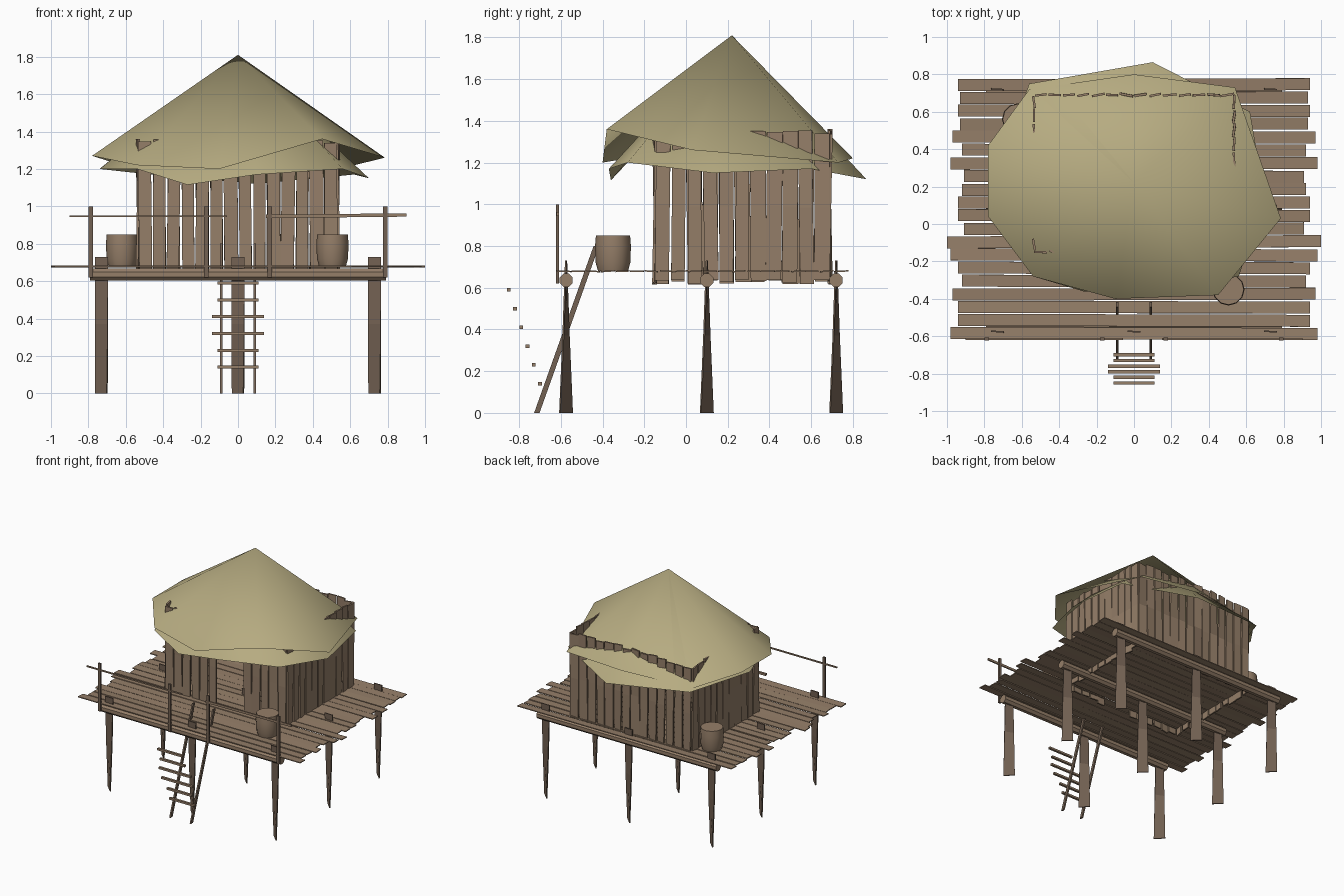
import bpy, bmesh, math, random
from mathutils import Vector, Matrix

if "Cube" in bpy.data.objects:
    bpy.data.objects.remove(bpy.data.objects["Cube"])

random.seed(4)
rnd = random.uniform


def material(name, rgb):
    m = bpy.data.materials.new(name)
    m.diffuse_color = (*rgb, 1)
    m.use_nodes = True
    m.node_tree.nodes["Principled BSDF"].inputs["Base Color"].default_value = m.diffuse_color
    return m


WOOD = material("wood", (0.30, 0.21, 0.14))
DARK = material("dark_wood", (0.17, 0.12, 0.085))
THATCH = material("thatch", (0.47, 0.41, 0.22))


def finish(name, bm, mat, smooth=False, normals=True):
    if normals:
        bmesh.ops.recalc_face_normals(bm, faces=bm.faces)
    me = bpy.data.meshes.new(name)
    bm.to_mesh(me)
    bm.free()
    me.materials.append(mat)
    for p in me.polygons:
        p.use_smooth = smooth
    ob = bpy.data.objects.new(name, me)
    bpy.context.collection.objects.link(ob)
    return ob


def box(bm, center, size, rot=None):
    m = Matrix.Translation(center) @ (rot or Matrix()) @ Matrix.Diagonal((*size, 1))
    return bmesh.ops.create_cube(bm, size=1, matrix=m)["verts"]


def loft(bm, rings):
    """Skin a list of equally long point rings and cap both ends."""
    vs = [[bm.verts.new(p) for p in r] for r in rings]
    n = len(vs[0])
    for a, b in zip(vs, vs[1:]):
        for i in range(n):
            bm.faces.new((a[i], a[(i + 1) % n], b[(i + 1) % n], b[i]))
    bm.faces.new(vs[0])
    bm.faces.new(vs[-1])


# Stilts: thin planks that twist from a diagonal foot to a head along x
def flat_ring(x, y, z, half, thick, angle):
    r = Matrix.Rotation(angle, 3, 'Z')
    return [Vector((x, y, z)) + r @ Vector((sx * half, sy * thick, 0))
            for sx, sy in ((-1, -1), (1, -1), (1, 1), (-1, 1))]


ROWS = (-0.575, 0.10, 0.72)
bm = bmesh.new()
for y in ROWS:
    for x in (-0.73, 0, 0.73):
        loft(bm, [flat_ring(x, y, z, h, 0.004, math.radians(a))
                  for z, h, a in ((0, 0.043, -45), (0.37, 0.037, -22), (0.73, 0.035, -2))])
finish("stilts", bm, DARK)

# Round beams under the deck
bm = bmesh.new()
for y in ROWS:
    m = (Matrix.Translation((0, y, 0.636)) @ Matrix.Rotation(math.pi / 2, 4, 'Y')
         @ Matrix.Rotation(math.pi / 8, 4, 'Z'))
    bmesh.ops.create_cone(bm, cap_ends=True, segments=8, radius1=0.034,
                          radius2=0.034, depth=1.58, matrix=m)
finish("beams", bm, WOOD)

# Deck planks of uneven length, front to back
HALF = (0.98, 0.94, 0.94, 0.97, 0.92, 0.94, 0.98, 1.0, 0.91, 0.94,
        0.94, 0.92, 0.91, 0.98, 0.92, 0.97, 0.93, 0.94, 0.93, 0.94)
bm = bmesh.new()
for i, h in enumerate(HALF):
    tilt = Matrix.Rotation(rnd(-0.08, 0.08), 4, 'X') @ Matrix.Rotation(rnd(-0.004, 0.004), 4, 'Z')
    box(bm, (0, -0.585 + i * 0.07, 0.679), (2 * h, 0.064, 0.007), tilt)
finish("deck_planks", bm, WOOD)

# Hut walls: upright boards, slightly twisted, with a doorway in front
X0, Y0, Y1 = 0.535, -0.15, 0.69


def wall(name, start, end, skip=None):
    bm = bmesh.new()
    s, e = Vector(start), Vector(end)
    n = round((e - s).length / 0.077)
    ang = math.atan2(e.y - s.y, e.x - s.x)
    for i in range(n):
        p = s.lerp(e, (i + 0.5) / n)
        if skip and skip[0] < p.x < skip[1]:
            continue
        half = rnd(0.031, 0.038)
        top, bottom = 1.35 + rnd(-0.015, 0.012), 0.62 + rnd(-0.005, 0.02)
        twist, lean = rnd(-0.2, 0.2), rnd(-0.006, 0.006)
        loft(bm, [flat_ring(p.x + k * lean * math.cos(ang), p.y + k * lean * math.sin(ang),
                            bottom + (top - bottom) * (k + 1) / 2, half, 0.006,
                            ang + k * twist) for k in (-1, 0, 1)])
    finish(name, bm, WOOD)


wall("front_wall", (-X0, Y0, 0), (X0, Y0, 0), (-0.07, 0.17))
wall("back_wall", (-X0, Y1, 0), (X0, Y1, 0))
wall("left_wall", (-X0, Y0, 0), (-X0, Y1, 0))
wall("right_wall", (X0, Y0, 0), (X0, Y1, 0))

# Thatched roof: two ragged layers sharing one peak
LAYERS = {
    "lower_thatch": ((-0.54, -0.28, 1.20), (-0.27, -0.36, 1.115), (0.10, -0.37, 1.17),
                     (0.56, -0.28, 1.20), (0.70, 0.13, 1.15), (0.62, 0.60, 1.17),
                     (0.10, 0.865, 1.12), (-0.56, 0.75, 1.18), (-0.74, 0.25, 1.20)),
    "upper_thatch": ((-0.78, 0.04, 1.27), (-0.54, -0.28, 1.22), (-0.10, -0.40, 1.20),
                     (0.45, -0.38, 1.36), (0.785, 0.03, 1.26), (0.54, 0.73, 1.20),
                     (0.00, 0.80, 1.22), (-0.56, 0.72, 1.20), (-0.78, 0.42, 1.27)),
}
for name, rim in LAYERS.items():
    bm = bmesh.new()
    peak = bm.verts.new((0, 0.22, 1.81))
    ring = [bm.verts.new(p) for p in rim]
    for i, v in enumerate(ring):
        bm.faces.new((peak, v, ring[(i + 1) % len(ring)]))
    finish(name, bm, THATCH, smooth=True, normals=False)

# Front railing, open at the ladder
bm = bmesh.new()
for x in (-0.787, -0.17, 0.17, 0.787):
    box(bm, (x, -0.615, 0.81), (0.022, 0.014, 0.38))
finish("railing_posts", bm, DARK)
bm = bmesh.new()
box(bm, (-0.48, -0.615, 0.947), (0.84, 0.01, 0.010))
box(bm, (0.525, -0.615, 0.95), (0.75, 0.01, 0.018), Matrix.Rotation(-0.01, 4, 'Y'))
finish("railing_rails", bm, WOOD)

# Ladder: leaning side poles with rungs set out in front
bm = bmesh.new()
for x in (-0.09, 0.09):
    loft(bm, [[(x + dx, y + dy, z) for dx, dy in ((-.006, -.013), (.006, -.013), (.006, .013), (-.006, .013))]
              for y, z in ((-0.715, 0), (-0.43, 0.80))])
finish("ladder_poles", bm, DARK)
bm = bmesh.new()
for i, h in enumerate((0.11, 0.11, 0.14, 0.14, 0.11, 0.11)):
    box(bm, (0, -0.85 + 0.03 * i, 0.59 - 0.09 * i), (2 * h, 0.018, 0.016))
finish("ladder_rungs", bm, WOOD)

# Barrels on the deck
for name, x, y in (("front_barrel", 0.505, -0.35), ("side_barrel", -0.62, 0.56)):
    bm = bmesh.new()
    loft(bm, [[(x + r * math.cos(a * math.pi / 6), y + r * math.sin(a * math.pi / 6), z)
               for a in range(12)]
              for z, r in ((0.68, 0.072), (0.72, 0.083), (0.80, 0.086), (0.85, 0.082))])
    ob = finish(name, bm, WOOD, smooth=True)
    bpy.context.view_layer.objects.active = ob
    ob.select_set(True)
    bpy.ops.object.shade_smooth_by_angle(angle=math.radians(40))
    ob.select_set(False)
